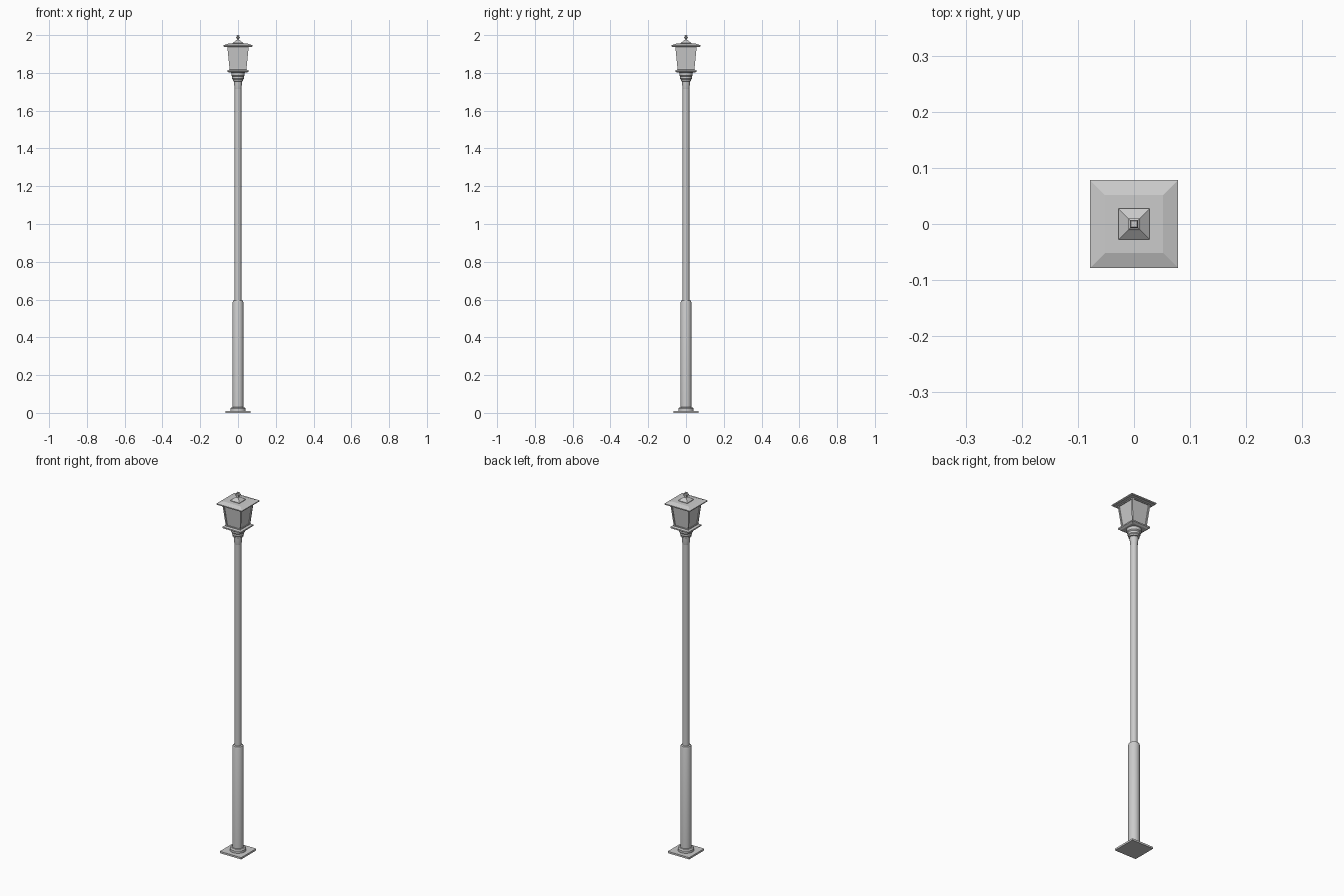
import bpy, bmesh, math
from mathutils import Vector

if "Cube" in bpy.data.objects:
    bpy.data.objects.remove(bpy.data.objects["Cube"])


def finish(name, bm, smooth=False):
    bmesh.ops.recalc_face_normals(bm, faces=bm.faces)
    me = bpy.data.meshes.new(name)
    bm.to_mesh(me)
    bm.free()
    ob = bpy.data.objects.new(name, me)
    bpy.context.collection.objects.link(ob)
    if smooth:
        bpy.ops.object.select_all(action='DESELECT')
        ob.select_set(True)
        bpy.context.view_layer.objects.active = ob
        bpy.ops.object.shade_smooth_by_angle(angle=math.radians(30))
    return ob


def stack(name, profile, sides=20):
    """Capped stack of rings from (half width, z); four sides gives a square."""
    bm = bmesh.new()
    k = math.sqrt(2) if sides == 4 else 1
    rings = []
    for r, z in profile:
        rings.append([bm.verts.new((r * k * math.cos(a), r * k * math.sin(a), z))
                      for a in (2 * math.pi * (i + 0.5) / sides for i in range(sides))])
    for lo, hi in zip(rings, rings[1:]):
        for i in range(sides):
            j = (i + 1) % sides
            bm.faces.new((lo[i], lo[j], hi[j], hi[i]))
    bm.faces.new(rings[0][::-1])
    bm.faces.new(rings[-1])
    return finish(name, bm, sides > 4)


def bar(name, a, b, w):
    """Square bar whose ends lie in horizontal planes around a and b."""
    bm = bmesh.new()
    for p in (a, b):
        for x, y in ((-1, -1), (1, -1), (1, 1), (-1, 1)):
            bm.verts.new(Vector(p) + Vector((x * w / 2, y * w / 2, 0)))
    bm.verts.ensure_lookup_table()
    v = bm.verts
    for f in ((3, 2, 1, 0), (4, 5, 6, 7), (0, 1, 5, 4), (1, 2, 6, 5), (2, 3, 7, 6), (3, 0, 4, 7)):
        bm.faces.new([v[i] for i in f])
    return finish(name, bm)


def square_rail(name, outer, inner, z0, z1):
    """Open square frame with a rectangular section."""
    bm = bmesh.new()
    corners = ((-1, -1), (1, -1), (1, 1), (-1, 1))
    section = ((outer, z0), (outer, z1), (inner, z1), (inner, z0))
    loops = [[bm.verts.new((x * r, y * r, z)) for x, y in corners] for r, z in section]
    for n in range(4):
        a, b = loops[n], loops[(n + 1) % 4]
        for i in range(4):
            j = (i + 1) % 4
            bm.faces.new((a[i], a[j], b[j], b[i]))
    return finish(name, bm)


# Foot
stack("base_plate", [(0.066, 0), (0.066, 0.010)], 4)
stack("base_collar", [(0.041, 0.010), (0.041, 0.022), (0.036, 0.029), (0.029, 0.030)])

# Post
stack("lower_column", [(0.029, 0.010), (0.029, 0.585), (0.026, 0.594), (0.018, 0.596)])
stack("upper_pole", [(0.018, 0.59), (0.018, 1.75)])

# Flared neck under the lantern
stack("pole_cup", [(0.018, 1.715), (0.019, 1.72), (0.021, 1.742), (0.022, 1.757)])
stack("neck", [(0.022, 1.755), (0.028, 1.757), (0.028, 1.765), (0.031, 1.769),
               (0.031, 1.780), (0.036, 1.785), (0.036, 1.798), (0.038, 1.804)])

# Lantern body
stack("lantern_floor", [(0.046, 1.801), (0.056, 1.807), (0.056, 1.814), (0.046, 1.817)], 4)
stack("lantern_glass", [(0.039, 1.815), (0.052, 1.942)], 4)
for i, (sx, sy) in enumerate(((-1, -1), (1, -1), (1, 1), (-1, 1))):
    bar(f"lantern_post_{i + 1}", (sx * 0.040, sy * 0.040, 1.815),
        (sx * 0.053, sy * 0.053, 1.942), 0.008)
square_rail("lantern_bottom_rail", 0.043, 0.036, 1.815, 1.822)
square_rail("lantern_top_rail", 0.056, 0.048, 1.934, 1.942)

# Roof and finial
stack("roof", [(0.074, 1.938), (0.078, 1.941), (0.078, 1.946), (0.052, 1.955)], 4)
stack("roof_cap", [(0.028, 1.954), (0.028, 1.958), (0.012, 1.971), (0.009, 1.974)], 4)
stack("finial", [(0.006, 1.972), (0.005, 1.981), (0.010, 1.984), (0.010, 1.990),
                 (0.006, 1.993), (0.007, 1.996), (0.005, 2.0)], 4)
